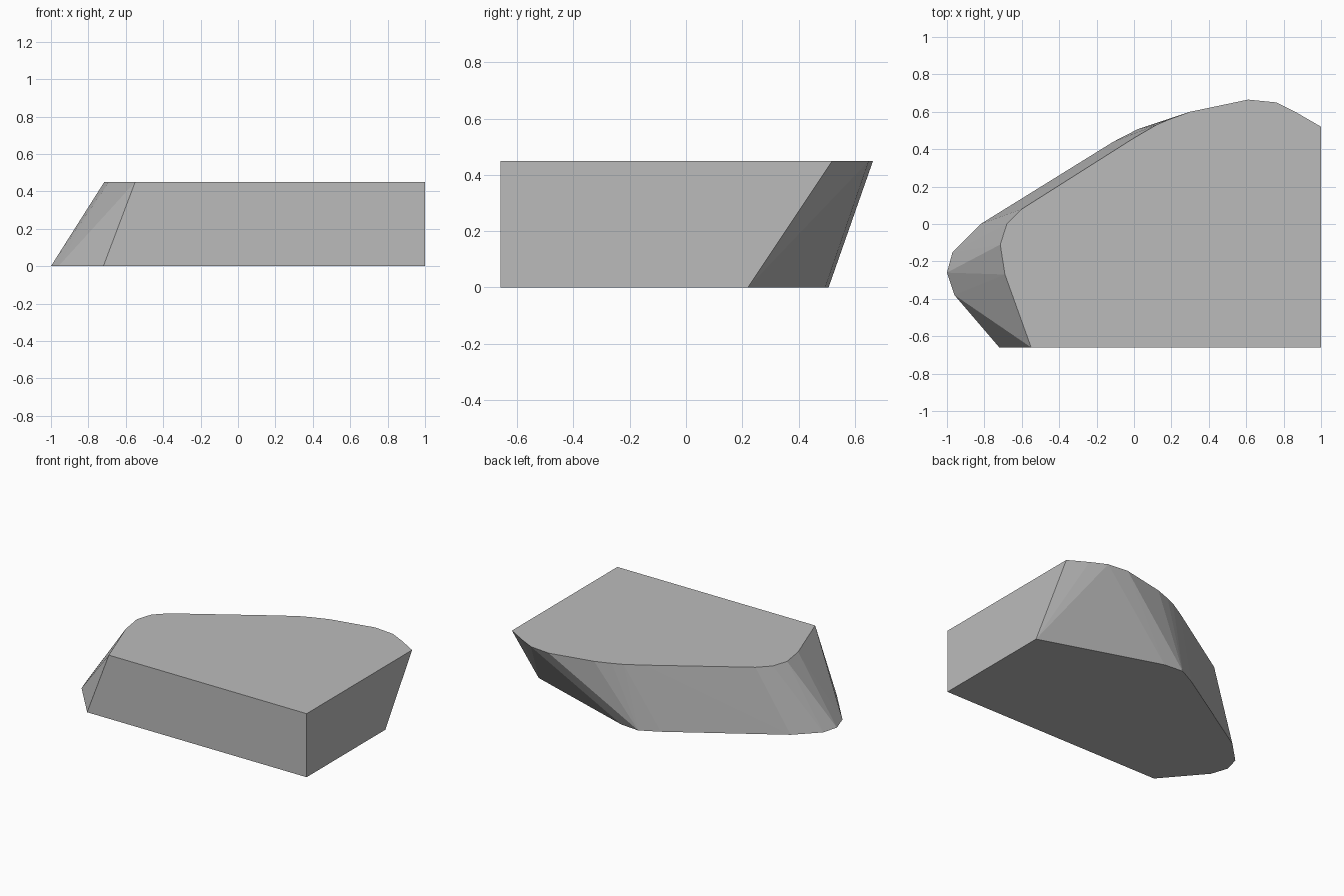
import bpy, bmesh, math

cube = bpy.data.objects.get("Cube")
if cube:
    bpy.data.objects.remove(cube, do_unlink=True)

HEIGHT = 0.45

# Outline of the flat upper face
upper = [(-0.55, -0.66), (1, -0.66), (1, 0.52), (0.87, 0.595), (0.76, 0.65),
         (0.61, 0.665), (0.30, 0.60), (0.19, 0.56), (0.12, 0.53), (0, 0.46),
         (-0.60, 0.08), (-0.68, 0), (-0.715, -0.11), (-0.69, -0.27)]
# Outline of the flat base
lower = [(-0.72, -0.66), (1, -0.66), (1, 0.22), (0.16, 0.495), (0.02, 0.507),
         (-0.11, 0.44), (-0.82, 0), (-0.97, -0.15), (-1, -0.26), (-0.96, -0.38)]

# Stretch a skin of facets between the two outlines
bm = bmesh.new()
for outline, z in ((upper, HEIGHT), (lower, 0)):
    for x, y in outline:
        bm.verts.new((x, y, z))
bmesh.ops.convex_hull(bm, input=bm.verts[:])
bmesh.ops.dissolve_limit(bm, angle_limit=math.radians(0.5),
                         verts=bm.verts[:], edges=bm.edges[:])
bmesh.ops.recalc_face_normals(bm, faces=bm.faces[:])
mesh = bpy.data.meshes.new("stone_block")
bm.to_mesh(mesh)
bm.free()

# Plain stone colour
stone = bpy.data.materials.new("stone_grey")
stone.use_nodes = True
colour = (0.5, 0.5, 0.5, 1)
stone.diffuse_color = colour
stone.node_tree.nodes["Principled BSDF"].inputs["Base Color"].default_value = colour
mesh.materials.append(stone)

block = bpy.data.objects.new("stone_block", mesh)
bpy.context.collection.objects.link(block)
